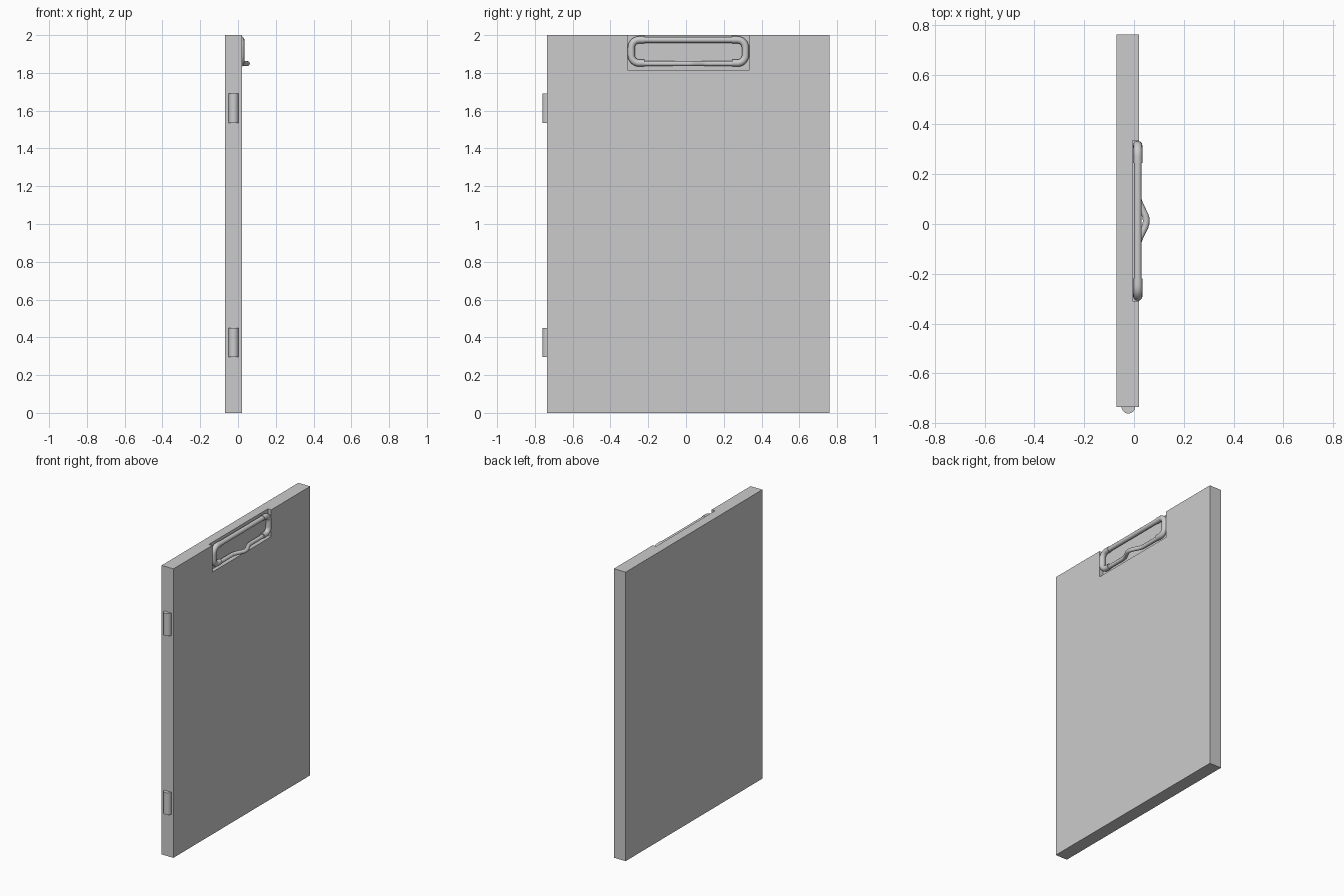
import bpy, math

if "Cube" in bpy.data.objects:
    bpy.data.objects.remove(bpy.data.objects["Cube"])

MID_Y = 0.0125   # centre of the panel and handle
ROD_X = 0.015    # depth of the handle centreline


def box(name, lo, hi):
    bpy.ops.mesh.primitive_cube_add(size=1, location=[(a + b) / 2 for a, b in zip(lo, hi)])
    o = bpy.context.object
    o.name = name
    o.scale = [b - a for a, b in zip(lo, hi)]
    bpy.ops.object.transform_apply(location=False, rotation=False, scale=True)
    return o


def tube(name, pts, radius):
    cu = bpy.data.curves.new(name, 'CURVE')
    cu.dimensions = '3D'
    cu.bevel_depth = radius
    cu.bevel_resolution = 4
    cu.use_fill_caps = True
    sp = cu.splines.new('POLY')
    sp.points.add(len(pts) - 1)
    for p, co in zip(sp.points, pts):
        p.co = (*co, 1)
    o = bpy.data.objects.new(name, cu)
    bpy.context.collection.objects.link(o)
    # turn into a mesh with smooth sides and sharp end caps
    bpy.ops.object.select_all(action='DESELECT')
    o.select_set(True)
    bpy.context.view_layer.objects.active = o
    bpy.ops.object.convert(target='MESH')
    bpy.ops.object.shade_smooth_by_angle(angle=math.radians(40))


# door panel with a recess open at the top edge
panel = box("panel", (-0.07, -0.735, 0), (0.02, 0.76, 2))
cutter = box("recess_cutter", (-0.006, -0.31, 1.815), (0.1, 0.335, 2.1))
cutter.hide_render = True
mod = panel.modifiers.new("recess", 'BOOLEAN')
mod.operation = 'DIFFERENCE'
mod.solver = 'EXACT'
mod.object = cutter
bpy.context.view_layer.objects.active = panel
bpy.ops.object.modifier_apply(modifier=mod.name)
bpy.data.objects.remove(cutter)

# hinge barrels half sunk in the side edge
for name, z0, z1 in (("lower_hinge", 0.297, 0.45), ("upper_hinge", 1.535, 1.69)):
    bpy.ops.mesh.primitive_cylinder_add(vertices=24, radius=0.027, depth=z1 - z0,
                                        location=(-0.023, -0.734, (z0 + z1) / 2))
    bpy.context.object.name = name
    bpy.ops.object.shade_smooth_by_angle(angle=math.radians(40))

# thick C-shaped ends of the handle
TOP, BOTTOM, HALF, R, STEPS = 1.975, 1.852, 0.302, 0.042, 8
for name, s in (("handle_end_left", -1), ("handle_end_right", 1)):
    arc = [(0.232, TOP)]
    for cz, start in ((TOP - R, 90), (BOTTOM + R, 0)):
        for i in range(STEPS + 1):
            a = math.radians(start - 90 * i / STEPS)
            arc.append((HALF - R + R * math.cos(a), cz + R * math.sin(a)))
    arc.append((0.232, BOTTOM))
    tube(name, [(ROD_X, MID_Y + s * y, z) for y, z in arc], 0.019)

# straight upper rod
tube("handle_top_rod", [(ROD_X, MID_Y + y, TOP) for y in (-0.24, 0.24)], 0.016)

# lower rod with a finger pull bulging outward
pull = [(-0.24, 0), (-0.1, 0), (-0.082, 0.003), (-0.065, 0.009), (-0.025, 0.029),
        (-0.012, 0.033), (0, 0.034), (0.012, 0.033), (0.025, 0.029),
        (0.065, 0.009), (0.082, 0.003), (0.1, 0), (0.24, 0)]
tube("handle_finger_pull", [(ROD_X + dx, MID_Y + y, 1.849) for y, dx in pull], 0.0135)
